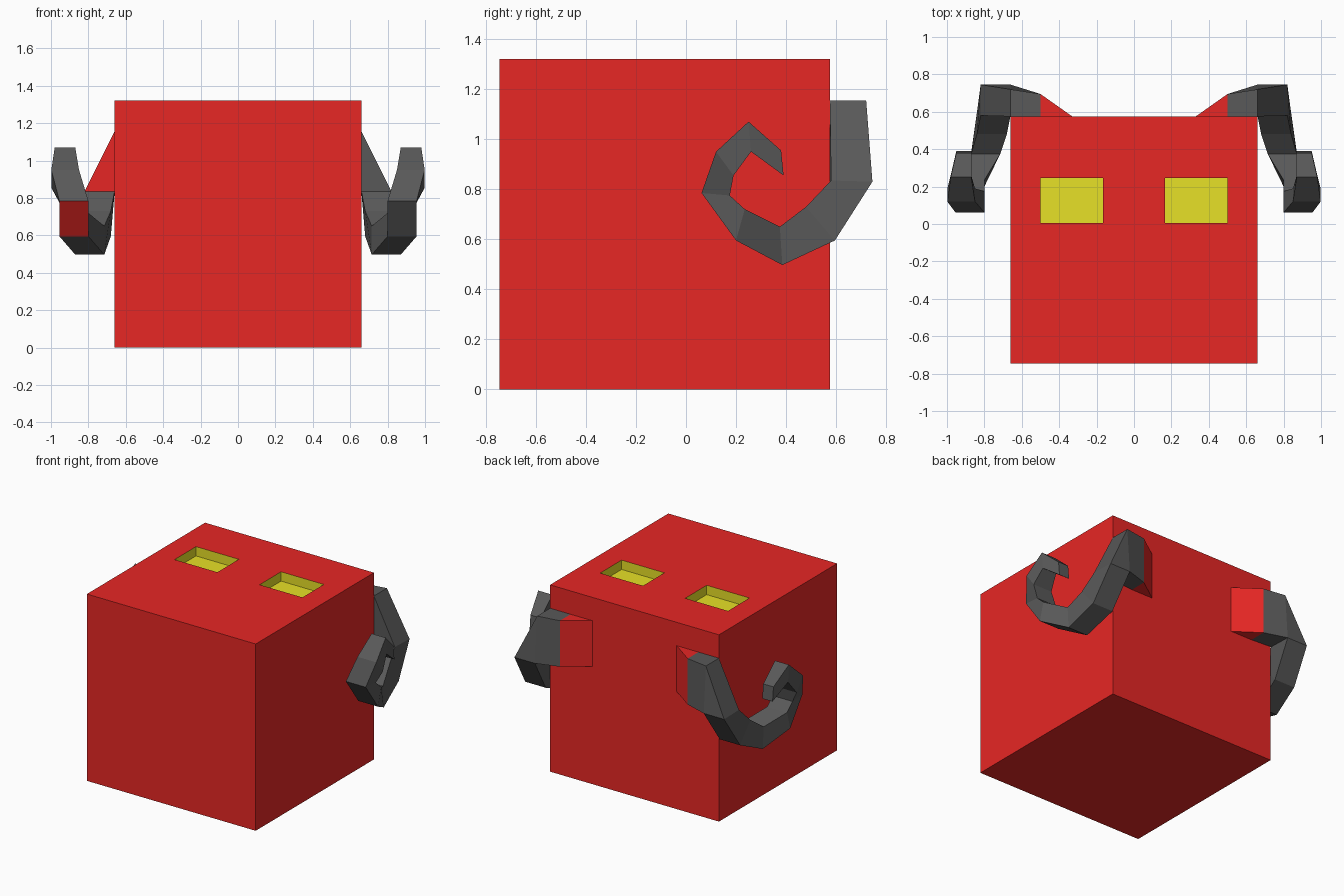
import bpy, bmesh
from mathutils import Vector

if "Cube" in bpy.data.objects:
    bpy.data.objects.remove(bpy.data.objects["Cube"])


def material(name, rgb):
    m = bpy.data.materials.new(name)
    m.diffuse_color = (*rgb, 1)
    m.use_nodes = True
    m.node_tree.nodes["Principled BSDF"].inputs["Base Color"].default_value = m.diffuse_color
    return m


RED = material("red", (0.8, 0.02, 0.018))
YELLOW = material("yellow", (0.8, 0.75, 0.02))
GREY = material("dark_grey", (0.1, 0.1, 0.1))


def finish(bm, name, mats):
    bmesh.ops.recalc_face_normals(bm, faces=bm.faces[:])
    me = bpy.data.meshes.new(name)
    bm.to_mesh(me)
    bm.free()
    for m in mats:
        me.materials.append(m)
    ob = bpy.data.objects.new(name, me)
    bpy.context.collection.objects.link(ob)
    return ob


# head block with two sunken eye pockets in its top
def build_head():
    bm = bmesh.new()
    bmesh.ops.create_cube(bm, size=1.32)
    bmesh.ops.translate(bm, verts=bm.verts[:], vec=(0, -0.085, 0.66))
    cuts = [((x, 0, 0), (1, 0, 0)) for x in (-0.5, -0.165, 0.165, 0.5)]
    cuts += [((0, y, 0), (0, 1, 0)) for y in (0.005, 0.245)]
    for co, no in cuts:
        bmesh.ops.bisect_plane(bm, geom=bm.verts[:] + bm.edges[:] + bm.faces[:],
                               plane_co=co, plane_no=no)
    eyes = []
    for f in bm.faces:
        c = f.calc_center_median()
        if c.z > 1.31 and 0.165 < abs(c.x) < 0.5 and 0.005 < c.y < 0.245:
            eyes.append(f)
    walls = bmesh.ops.inset_individual(bm, faces=eyes, thickness=0, depth=-0.066)
    for f in walls["faces"] + eyes:
        f.material_index = 1
    finish(bm, "head", [RED, YELLOW])


# curled horn: x range, then outer and inner (y, z) of each four-sided ring
RINGS = [
    (0.66, 0.82, (0.745, 0.83), (0.58, 0.835)),
    (0.68, 0.84, (0.595, 0.595), (0.48, 0.73)),
    (0.715, 0.87, (0.385, 0.497), (0.375, 0.65)),
    (0.80, 0.955, (0.20, 0.595), (0.235, 0.72)),
    (0.80, 0.955, (0.062, 0.785), (0.175, 0.775)),
    (0.85, 0.998, (0.12, 0.95), (0.19, 0.855)),
    (0.87, 0.98, (0.25, 1.07), (0.26, 0.95)),
    (0.87, 0.95, (0.38, 0.955), (0.39, 0.855)),
]


def build_horn(name, side):
    bm = bmesh.new()

    def vert(x, y, z):
        return bm.verts.new((x * side, y, z))

    def face(vs, mat=0):
        bm.faces.new(vs).material_index = mat

    # wedge root growing out of the back of the head
    lo, hi = 0.83, 1.155
    a = [vert(0.33, 0.575, z) for z in (lo, hi)]
    b = [vert(0.5, 0.575, lo), vert(0.5, 0.695, lo), vert(0.5, 0.695, hi), vert(0.5, 0.575, hi)]
    c_hi = [vert(0.66, 0.72, hi), vert(0.66, 0.575, hi)]
    rings = [[vert(x0, *o), vert(x1, *o), vert(x1, *i), vert(x0, *i)]
             for x0, x1, o, i in RINGS]
    d = rings[0]
    face([a[0], a[1], b[2], b[1]], 1)
    face([a[1], b[3], b[2]], 1)
    face([a[0], b[1], b[0]], 1)
    face([a[0], b[0], b[3], a[1]], 1)
    face([b[1], b[2], c_hi[0], d[0]])
    face([b[2], b[3], c_hi[1], c_hi[0]])
    face([b[0], b[1], d[0], d[3]])
    face([b[0], d[3], c_hi[1], b[3]])

    # elbow
    face([c_hi[0], c_hi[1], d[2], d[1]])
    face([c_hi[0], d[1], d[0]])
    face([c_hi[1], d[3], d[2]], 1 if side < 0 else 0)

    # curl
    for n, (r, s) in enumerate(zip(rings, rings[1:])):
        for k in range(4):
            j = (k + 1) % 4
            red = side < 0 and n == 3 and k == 0
            face([r[k], r[j], s[j], s[k]], int(red))
    face(rings[-1])
    finish(bm, name, [GREY, RED])


build_head()
build_horn("right_horn", 1)
build_horn("left_horn", -1)
